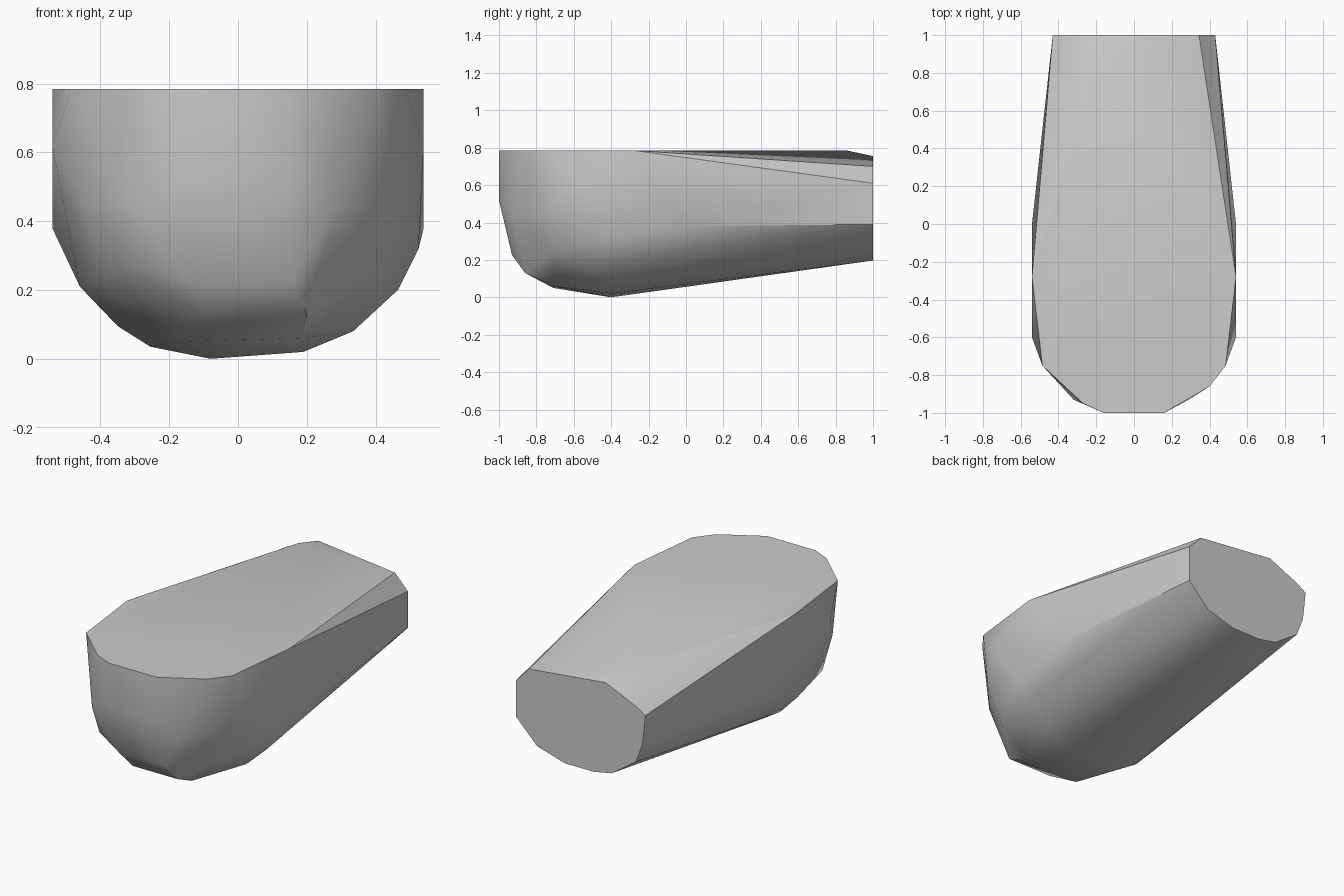
import bpy
import bmesh
import math

default_cube = bpy.data.objects.get("Cube")
if default_cube:
    bpy.data.objects.remove(default_cube, do_unlink=True)

TOP = 0.785


def make_material(name, color):
    material = bpy.data.materials.new(name)
    material.use_nodes = True
    material.diffuse_color = color
    shader = material.node_tree.nodes["Principled BSDF"]
    shader.inputs["Base Color"].default_value = color
    return material


def section(y, points):
    """Cross-section of (x, z) points at one depth."""
    return [(x, y, z) for x, z in points]


def mirrored(y, points):
    """Cross-section given by its left half."""
    return section(y, points) + section(y, [(-x, z) for x, z in points])


def hull_object(name, points, material):
    """Smallest convex skin around the sections."""
    bm = bmesh.new()
    vertices = [bm.verts.new(point) for point in points]
    result = bmesh.ops.convex_hull(bm, input=vertices)
    loose = {item for item in result["geom_interior"] + result["geom_unused"]
             if isinstance(item, bmesh.types.BMVert)}
    bmesh.ops.delete(bm, geom=list(loose), context="VERTS")
    bmesh.ops.dissolve_limit(bm, angle_limit=math.radians(1),
                             verts=bm.verts[:], edges=bm.edges[:])
    bmesh.ops.recalc_face_normals(bm, faces=bm.faces[:])
    mesh = bpy.data.meshes.new(name)
    bm.to_mesh(mesh)
    bm.free()
    mesh.materials.append(material)
    obj = bpy.data.objects.new(name, mesh)
    bpy.context.collection.objects.link(obj)
    return obj


# Blunt rounded nose
nose = mirrored(-1, [(.16, TOP), (.13, .52)])
nose += section(-.95, [(-.27, TOP)])
nose += section(-.93, [(-.14, .225), (.16, .225), (-.32, .45), (.29, .45)])
nose += section(-.86, [(.4, TOP), (-.1, .13), (.2, .13), (-.32, .275)])
nose += mirrored(-.75, [(.485, TOP), (.45, .45)])
nose += section(-.71, [(-.41, .24), (.39, .24), (-.17, .05), (.19, .06)])

# Deep round belly and the widest part of the sides
belly = mirrored(-.6, [(.54, .62)])
belly += section(-.4, [(-.08, 0), (.19, .02), (-.255, .035), (.335, .08),
                       (-.35, .095), (.465, .2), (-.46, .21), (.525, .32)])
belly += mirrored(-.28, [(.54, TOP)])
belly += mirrored(0, [(.54, .38)])

# Narrow flat tail with a sloping upper rim
tail = section(.86, [(-.2, TOP)])
tail += section(1, [(.43, .61), (.344, .7), (-.166, .755), (-.37, .665),
                    (-.43, .627), (-.41, .445), (-.365, .33), (-.206, .22),
                    (-.087, .197), (.106, .197), (.29, .25), (.43, .39)])

grey = make_material("plain grey", (0.6, 0.6, 0.6, 1))
body = hull_object("body", nose + belly + tail, grey)

# Soft curves with crisp rims
bpy.ops.object.select_all(action="DESELECT")
body.select_set(True)
bpy.context.view_layer.objects.active = body
bpy.ops.object.shade_smooth_by_angle(angle=math.radians(30))
